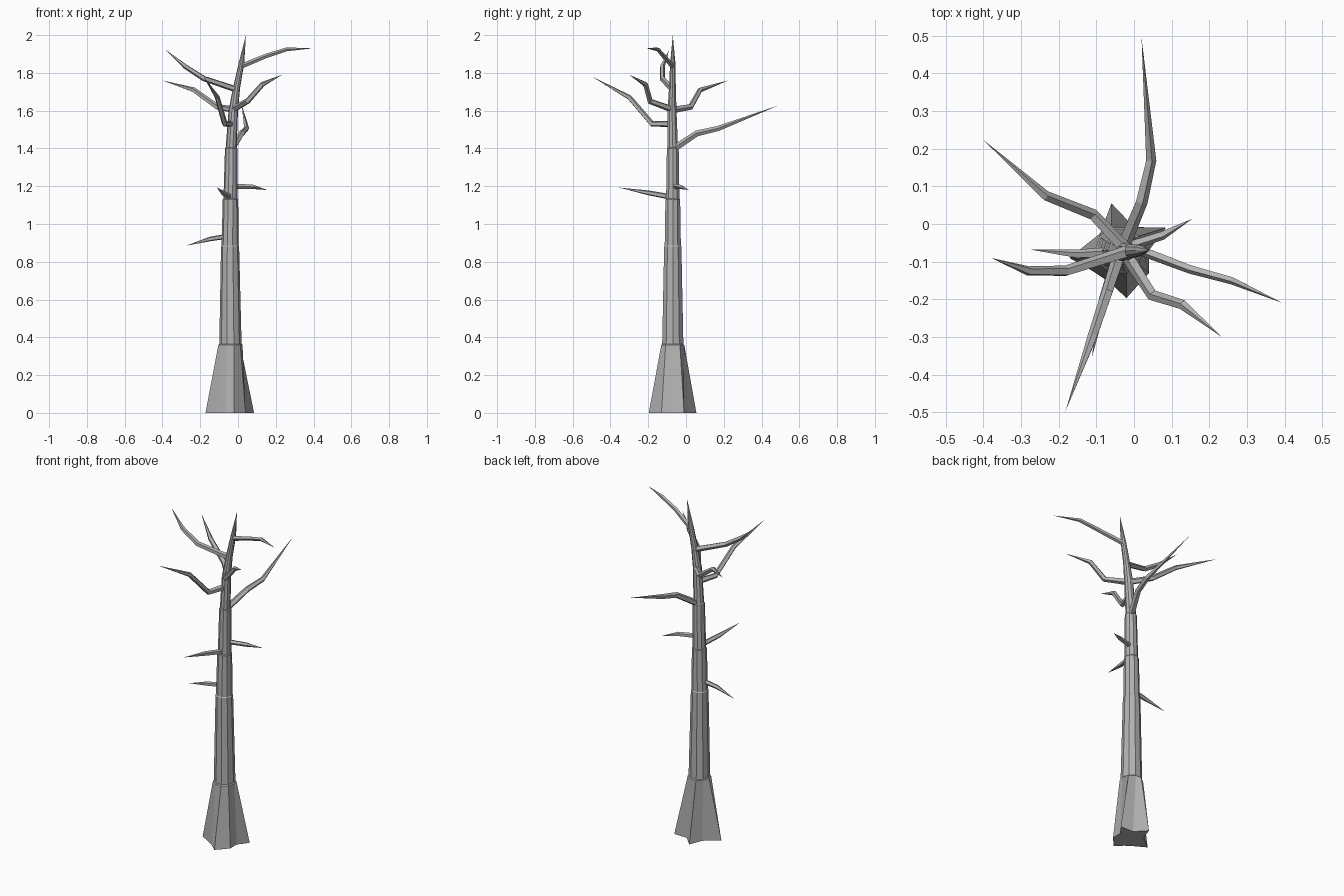
import bpy, bmesh, math
from mathutils import Vector

if "Cube" in bpy.data.objects:
    bpy.data.objects.remove(bpy.data.objects["Cube"])

bark = bpy.data.materials.new("grey bark")
bark.diffuse_color = (0.45, 0.45, 0.45, 1)
bark.use_nodes = True
bark.node_tree.nodes["Principled BSDF"].inputs["Base Color"].default_value = bark.diffuse_color


def skin(name, rings, tip):
    """Flat-shaded skin through equal-sized rings, closed below and pointed at the tip."""
    bm = bmesh.new()
    loops = [[bm.verts.new(p) for p in ring] for ring in rings]
    n = len(loops[0])
    end = bm.verts.new(tip)
    bm.faces.new(loops[0][::-1])
    for a, b in zip(loops, loops[1:]):
        for i in range(n):
            j = (i + 1) % n
            bm.faces.new((a[i], a[j], b[j], b[i]))
    for i in range(n):
        bm.faces.new((loops[-1][i], loops[-1][(i + 1) % n], end))
    bmesh.ops.triangulate(bm, faces=[f for f in bm.faces if len(f.verts) > 4])
    bmesh.ops.recalc_face_normals(bm, faces=bm.faces)
    mesh = bpy.data.meshes.new(name)
    bm.to_mesh(mesh)
    bm.free()
    mesh.materials.append(bark)
    bpy.context.collection.objects.link(bpy.data.objects.new(name, mesh))


def branch(name, points, radius, sides=5):
    """Crooked limb: thin bent tube ending in a long spike."""
    pts = [Vector(p) for p in points]
    dirs = [(b - a).normalized() for a, b in zip(pts, pts[1:])]
    side = dirs[0].cross(Vector((0, 0, 1))).normalized()
    rings = []
    for k, p in enumerate(pts[:-1]):
        d = (dirs[k] + dirs[max(k - 1, 0)]).normalized()
        side = (side - d * side.dot(d)).normalized()
        up = d.cross(side)
        r = radius * (1 - 0.12 * k)
        rings.append([p + r * (side * math.cos(t) + up * math.sin(t))
                      for t in (2 * math.pi * i / sides for i in range(sides))])
    skin(name, rings, pts[-1])


# Trunk: star-shaped flared foot, then ten-sided stacked sections with small ledges
foot = [(0.04, -0.07), (0.085, -0.01), (0.0, -0.008), (-0.06, 0.055), (-0.09, -0.025),
        (-0.172, -0.09), (-0.11, -0.125), (-0.065, -0.155), (-0.02, -0.197), (0.04, -0.13)]
sections = [  # x, y, z, radius
    (-0.040, -0.07, 0.36, 0.064), (-0.040, -0.07, 0.365, 0.059),
    (-0.042, -0.07, 0.88, 0.048), (-0.042, -0.07, 0.885, 0.045),
    (-0.040, -0.07, 1.13, 0.041), (-0.040, -0.07, 1.135, 0.037),
    (-0.036, -0.07, 1.40, 0.033), (-0.036, -0.07, 1.405, 0.029),
    (-0.025, -0.074, 1.60, 0.025), (-0.008, -0.072, 1.72, 0.019),
    (0.018, -0.07, 1.85, 0.015)]
rings = [[(x, y, 0) for x, y in foot]]
for x, y, z, r in sections:
    rings.append([(x + r * math.cos(math.tau * i / 10), y + r * math.sin(math.tau * i / 10), z)
                  for i in range(10)])
skin("trunk", rings, (0.042, -0.07, 2.0))

# Large limbs of the crown
branch("back_limb", [(-0.03, -0.06, 1.40), (0.02, 0.06, 1.48), (0.045, 0.17, 1.505),
                     (0.02, 0.495, 1.63)], 0.019)
branch("front_limb", [(-0.035, -0.07, 1.53), (-0.07, -0.18, 1.53), (-0.11, -0.30, 1.67),
                      (-0.182, -0.497, 1.78)], 0.018)
branch("left_back_limb", [(-0.025, -0.065, 1.605), (-0.11, 0.025, 1.62), (-0.235, 0.075, 1.71),
                          (-0.40, 0.223, 1.76)], 0.018)
branch("left_limb", [(0.0, -0.068, 1.71), (-0.18, -0.125, 1.77), (-0.28, -0.125, 1.835),
                     (-0.38, -0.09, 1.92)], 0.017)
branch("right_limb", [(0.018, -0.07, 1.835), (0.15, -0.12, 1.89), (0.26, -0.15, 1.925),
                      (0.395, -0.21, 1.93)], 0.014)
branch("front_right_limb", [(-0.02, -0.08, 1.61), (0.05, -0.19, 1.65), (0.13, -0.215, 1.74),
                            (0.233, -0.30, 1.79)], 0.018)

# Small twigs lower on the trunk
branch("right_twig", [(-0.02, -0.06, 1.20), (0.075, -0.03, 1.197), (0.155, 0.014, 1.18)], 0.014)
branch("front_twig", [(-0.045, -0.09, 1.145), (-0.08, -0.20, 1.165), (-0.112, -0.355, 1.193)], 0.015)
branch("left_twig", [(-0.06, -0.075, 0.935), (-0.15, -0.08, 0.92), (-0.275, -0.068, 0.885)], 0.014)
